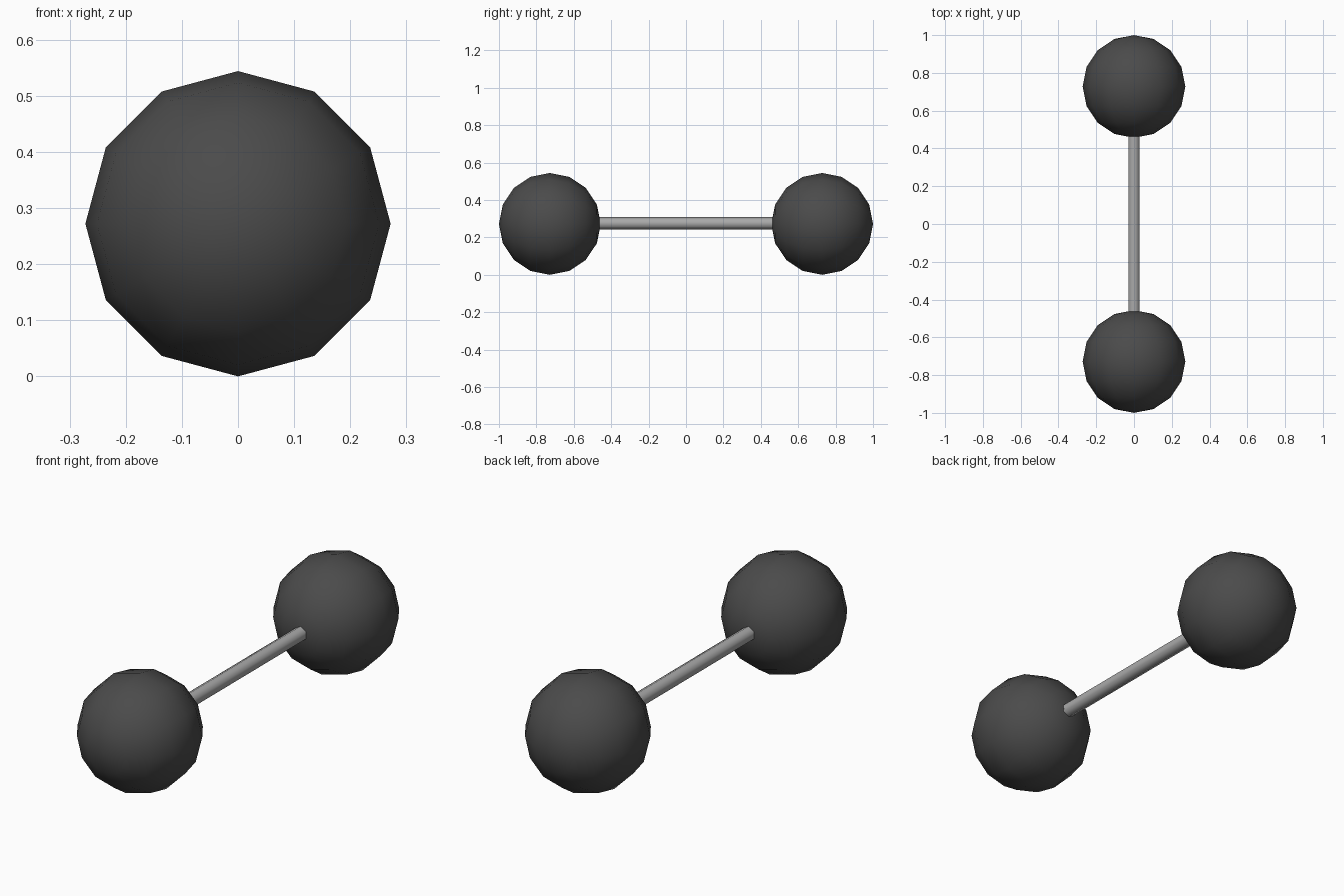
import bpy, math

if "Cube" in bpy.data.objects:
    bpy.data.objects.remove(bpy.data.objects["Cube"])

R = 0.272            # ball radius
CENTRE = 1.0 - R     # ball distance from the middle


def material(name, value):
    m = bpy.data.materials.new(name)
    m.diffuse_color = (value, value, value, 1)
    m.use_nodes = True
    m.node_tree.nodes["Principled BSDF"].inputs["Base Color"].default_value = m.diffuse_color
    return m


def finish(name, mat):
    ob = bpy.context.object
    ob.name = name
    ob.data.materials.append(mat)
    bpy.ops.object.shade_smooth()


dark = material("dark grey", 0.07)
steel = material("light steel", 0.40)

# Ball weights: low-poly spheres with their poles along the bar
for name, side in (("front_weight", -1), ("back_weight", 1)):
    bpy.ops.mesh.primitive_uv_sphere_add(
        segments=12, ring_count=8, radius=R,
        location=(0, side * CENTRE, R), rotation=(math.pi / 2, 0, 0))
    finish(name, dark)

# Bar: six-sided rod, edges up and down, ends buried in the balls
bpy.ops.mesh.primitive_cylinder_add(
    vertices=6, radius=0.034, depth=1.1, end_fill_type='NOTHING',
    location=(0, 0, R + 0.003), rotation=(math.pi / 2, 0, 0))
finish("handle_bar", steel)
